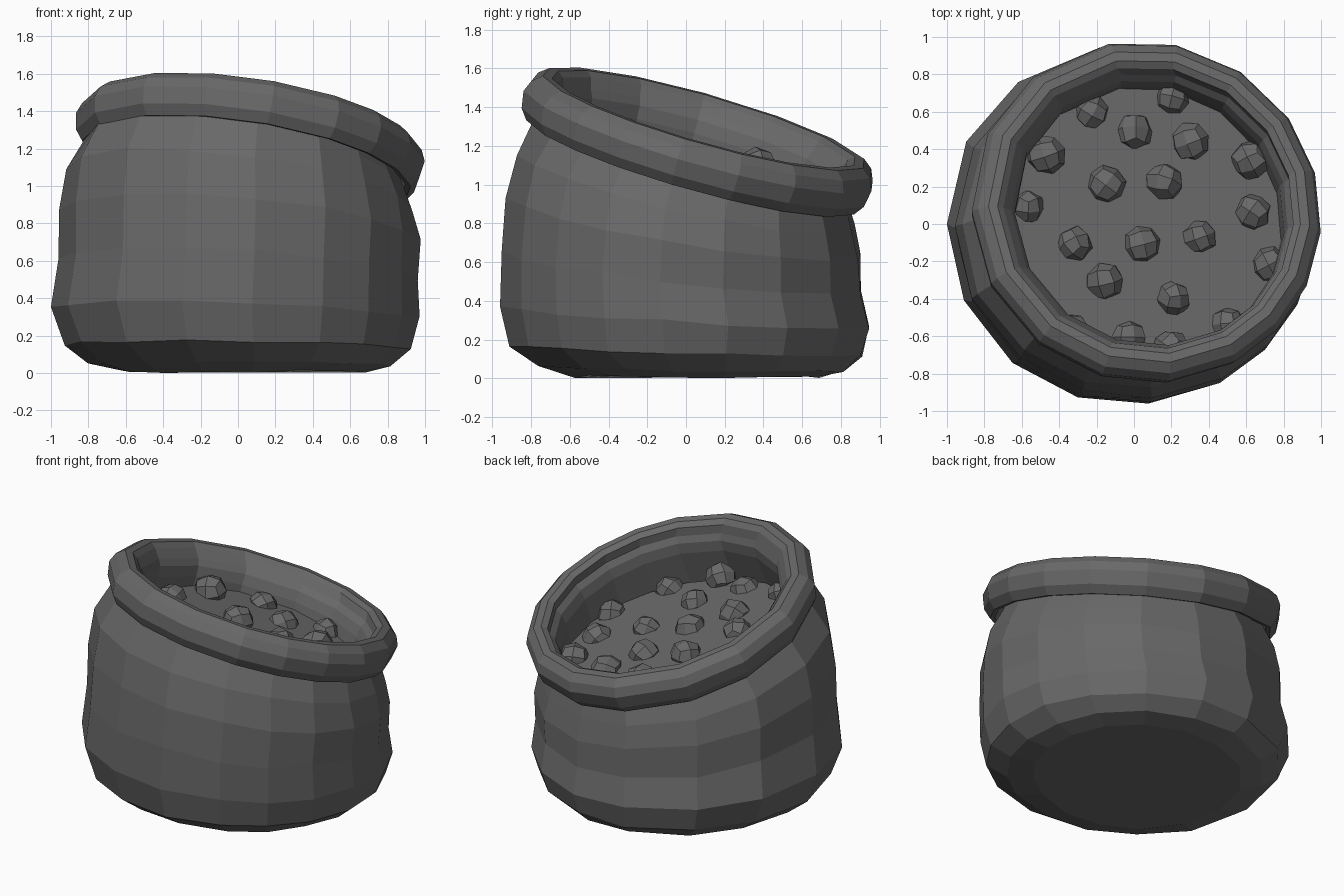
import bpy, bmesh, math, random
from mathutils import Vector, Euler

random.seed(7)
default = bpy.data.objects.get("Cube")
if default:
    bpy.data.objects.remove(default, do_unlink=True)

cloth = bpy.data.materials.new("dark grey")
cloth.use_nodes = True
grey = (0.14, 0.14, 0.14, 1.0)
cloth.diffuse_color = grey
cloth.node_tree.nodes["Principled BSDF"].inputs["Base Color"].default_value = grey

# Uneven facet directions shared by the sack and its rim
ANGLES = [math.radians(a) for a in
          (-7, 13, 33, 55, 78, 100, 128, 153, 180, 205, 230, 253, 275, 298, 316, 334)]
SLOPE_X, SLOPE_Y = -0.155, -0.285
MOUTH = Vector((0.065, 0.065, 1.235))


def finish(name, bm):
    bmesh.ops.recalc_face_normals(bm, faces=bm.faces[:])
    mesh = bpy.data.meshes.new(name)
    bm.to_mesh(mesh)
    bm.free()
    mesh.materials.append(cloth)
    obj = bpy.data.objects.new(name, mesh)
    bpy.context.collection.objects.link(obj)
    return obj


def bridge(bm, loops, closed=False):
    """Join successive rings of vertices with quads."""
    pairs = list(zip(loops, loops[1:]))
    if closed:
        pairs.append((loops[-1], loops[0]))
    for low, high in pairs:
        for i in range(len(low)):
            j = (i + 1) % len(low)
            bm.faces.new((low[i], low[j], high[j], high[i]))


# Sack body: height, x radius, y radius, centre x, centre y, share of mouth tilt
body_rings = [
    (0.01, 0.67, 0.64, 0.02, 0.06, 0.0),
    (0.05, 0.81, 0.80, 0.01, 0.03, 0.05),
    (0.14, 0.93, 0.92, 0.00, 0.00, 0.1),
    (0.32, 0.99, 0.965, -0.01, 0.00, 0.2),
    (0.55, 0.965, 0.94, 0.005, -0.02, 0.4),
    (0.78, 0.97, 0.92, 0.01, -0.01, 0.6),
    (0.97, 0.93, 0.88, 0.01, 0.00, 0.8),
    (1.12, 0.86, 0.82, 0.03, 0.03, 1.0),
    (1.24, 0.80, 0.79, 0.04, 0.05, 1.0),
]
bm = bmesh.new()
loops = []
for z, rx, ry, cx, cy, tilt in body_rings:
    loop = []
    for a in ANGLES:
        bump = 1 + random.uniform(-0.006, 0.006)
        x = cx + rx * bump * math.cos(a)
        y = cy + ry * bump * math.sin(a)
        lift = tilt * (SLOPE_X * x + SLOPE_Y * y) + random.uniform(-0.01, 0.01)
        loop.append(bm.verts.new((x, y, max(0, z + lift))))
    loops.append(loop)
bridge(bm, loops)
bm.faces.new(list(reversed(loops[0])))
finish("sack_body", bm)

# Rolled rim: radius and height of its section, swept round the tilted mouth
rim_section = [
    (0.79, -0.01), (0.84, -0.04), (0.86, -0.13), (0.89, -0.135), (0.93, -0.08),
    (0.945, 0.01), (0.92, 0.07), (0.87, 0.11), (0.82, 0.11), (0.785, 0.085),
    (0.765, 0.03), (0.74, -0.01), (0.73, -0.08), (0.745, -0.36),
]
normal = Vector((-SLOPE_X, -SLOPE_Y, 1)).normalized()
side = Vector((1, 0, SLOPE_X)).normalized()
depth = normal.cross(side)
bm = bmesh.new()
loops = []
for r, h in rim_section:
    shift = 0.03 if r < 0.78 else 0
    loops.append([bm.verts.new(
        MOUTH + side * (r * math.cos(a) + shift) + depth * r * math.sin(a) + normal * h)
        for a in ANGLES])
bridge(bm, loops, closed=True)
finish("rolled_rim", bm)


# Contents surface inside the mouth
def fill_height(x, y):
    return 1.045 - 0.21 * x - 0.18 * y


bm = bmesh.new()
disc = []
for a in ANGLES:
    x, y = 0.07 + 0.75 * math.cos(a), 0.03 + 0.73 * math.sin(a)
    disc.append(bm.verts.new((x, y, fill_height(x, y))))
bm.faces.new(disc)
finish("contents_surface", bm)

# Faceted lumps half sunk in the contents
lump_spots = [
    (-0.23, 0.6), (0.2, 0.67), (0, 0.49), (0.3, 0.44), (-0.47, 0.37),
    (0.62, 0.34), (-0.15, 0.21), (0.16, 0.22), (-0.57, 0.09), (0.63, 0.06),
    (0.35, -0.07), (-0.32, -0.11), (0.04, -0.11), (0.72, -0.22), (-0.16, -0.31),
    (0.21, -0.4), (0.5, -0.54), (-0.03, -0.61), (0.2, -0.67), (-0.33, -0.57),
]
for n, (x, y) in enumerate(lump_spots, 1):
    bm = bmesh.new()
    bmesh.ops.create_cube(bm, size=1)
    bmesh.ops.subdivide_edges(bm, edges=bm.edges[:], cuts=1, use_grid_fill=True)
    turn = Euler([random.uniform(0, math.pi) for _ in range(3)])
    radius = random.uniform(0.095, 0.11)
    centre = Vector((x, y, fill_height(x, y) + random.uniform(-0.03, 0.015)))
    for v in bm.verts:
        v.co = v.co.normalized() * radius * random.uniform(0.94, 1.04)
        v.co.rotate(turn)
        v.co += centre
    finish(f"lump_{n}", bm)
